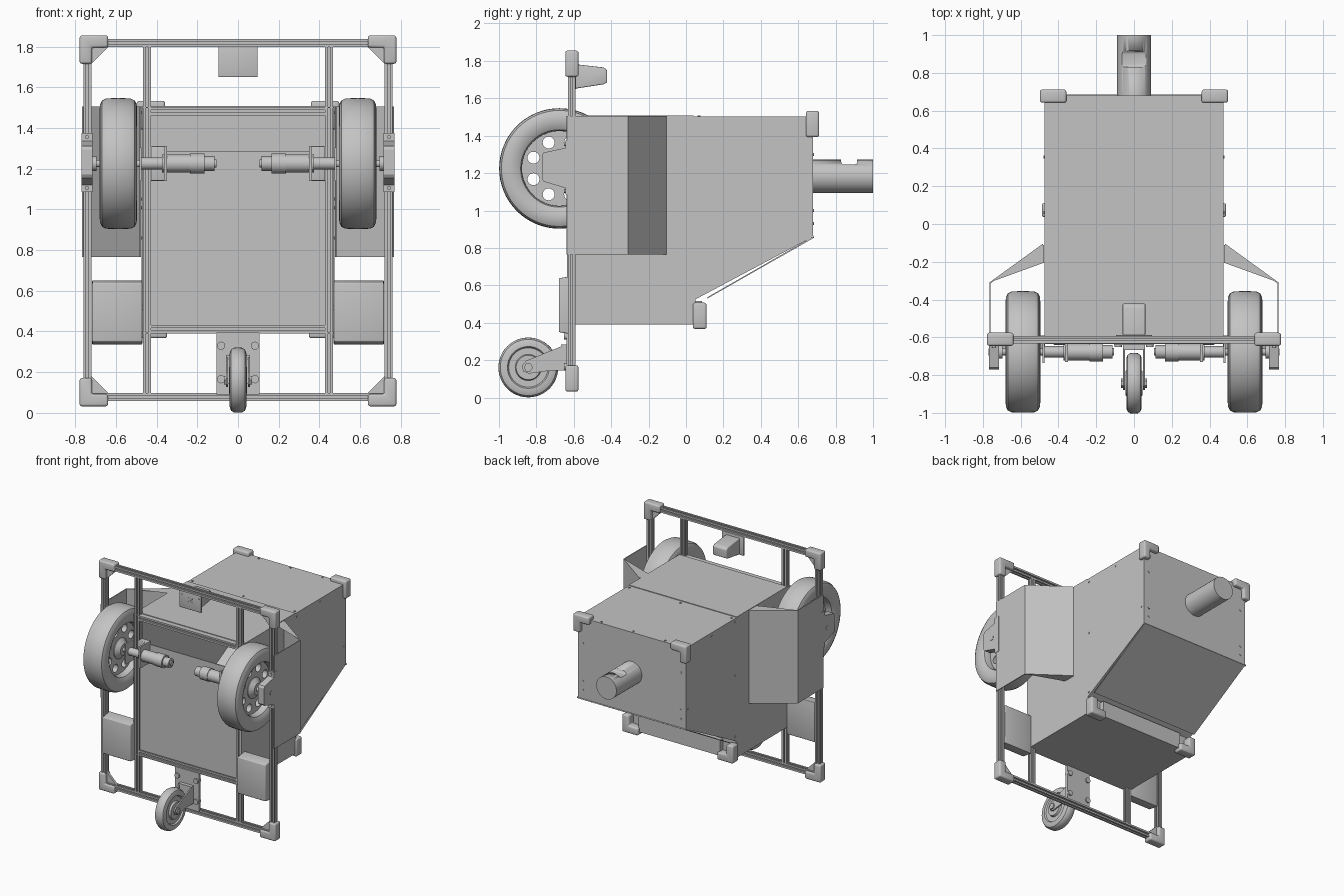
import bpy, bmesh, math
from mathutils import Vector

if "Cube" in bpy.data.objects:
    bpy.data.objects.remove(bpy.data.objects["Cube"], do_unlink=True)

GREY = (0.55, 0.55, 0.55, 1)
grey = bpy.data.materials.new("plain_grey")
grey.diffuse_color = GREY
grey.use_nodes = True
grey.node_tree.nodes["Principled BSDF"].inputs["Base Color"].default_value = GREY
AXES = {"x": (1, 0, 0), "y": (0, 1, 0), "z": (0, 0, 1)}


def place(axis, a, b, d):
    return Vector({"x": (d, a, b), "y": (a, d, b), "z": (a, b, d)}[axis])


def finish(name, bm, smooth=False):
    bmesh.ops.recalc_face_normals(bm, faces=bm.faces[:])
    me = bpy.data.meshes.new(name)
    bm.to_mesh(me)
    bm.free()
    me.materials.append(grey)
    ob = bpy.data.objects.new(name, me)
    bpy.context.collection.objects.link(ob)
    if smooth:
        bpy.ops.object.select_all(action="DESELECT")
        ob.select_set(True)
        bpy.context.view_layer.objects.active = ob
        bpy.ops.object.shade_smooth_by_angle(angle=math.radians(35))
    return ob


def prism(name, pts, axis, lo, hi, bevel=0):
    bm = bmesh.new()
    base = bm.faces.new([bm.verts.new(place(axis, a, b, lo)) for a, b in pts])
    new = bmesh.ops.extrude_face_region(bm, geom=[base])["geom"]
    bmesh.ops.translate(bm, vec=Vector(AXES[axis]) * (hi - lo),
                        verts=[v for v in new if isinstance(v, bmesh.types.BMVert)])
    if bevel:
        bmesh.ops.recalc_face_normals(bm, faces=bm.faces[:])
        bmesh.ops.bevel(bm, geom=bm.edges[:], offset=bevel, segments=3, profile=0.5, affect="EDGES")
    return finish(name, bm, bevel > 0)


def box(name, x, y, z, bevel=0):
    return prism(name, [(x[0], y[0]), (x[1], y[0]), (x[1], y[1]), (x[0], y[1])], "z", *z, bevel)


def lathe(name, profile, axis, center, steps=48):
    # profile points are (position along axis, radius)
    bm = bmesh.new()
    vs = [bm.verts.new(place(axis, r, 0, t)) for t, r in profile]
    es = [bm.edges.new(p) for p in zip(vs, vs[1:])]
    bmesh.ops.spin(bm, geom=vs + es, cent=(0, 0, 0), axis=AXES[axis], angle=math.tau, steps=steps)
    bmesh.ops.remove_doubles(bm, verts=bm.verts[:], dist=0.0001)
    bmesh.ops.translate(bm, vec=center, verts=bm.verts[:])
    return finish(name, bm, True)


def cyl(name, axis, center, r, lo, hi, steps=32):
    return lathe(name, [(lo, 0), (lo, r), (hi, r), (hi, 0)], axis, center, steps)


def slot_bar(name, axis, ca, cb, lo, hi):
    # slotted square extrusion
    h, g, d = 0.02, 0.006, 0.012
    pts, q = [], [(h, -h), (h, -g), (h - d, -g), (h - d, g), (h, g)]
    for _ in range(4):
        pts += [(ca + a, cb + b) for a, b in q]
        q = [(-b, a) for a, b in q]
    return prism(name, pts, axis, lo, hi)


def corner_cap(name, x, z, sx, sz, y, leg=0.14, w=0.06):
    # L-shaped cap whose outer corner is at x, z
    L = [(0, 0), (leg, 0), (leg, w), (w, w), (w, leg), (0, leg)]
    return prism(name, [(sx * (x - a), z - sz * b) for a, b in L], "y", *y, 0.012)


# Slotted frame
FY = -0.612
for z, n in ((0.078, "bottom"), (1.818, "top")):
    slot_bar(n + "_rail", "x", FY, z, -0.72, 0.72)
for z, n in ((0.412, "lower"), (1.482, "upper")):
    slot_bar(n + "_cross_rail", "x", FY, z, -0.427, 0.427)
for s, side in ((1, "left"), (-1, "right")):
    slot_bar(side + "_outer_post", "z", s * 0.74, FY, 0.06, 1.83)
    slot_bar(side + "_inner_post", "z", s * 0.447, FY, 0.098, 1.798)
    for sz, zc, zi, n in ((1, 1.855, 1.80, "top"), (-1, 0.032, 0.096, "bottom")):
        corner_cap(f"{side}_{n}_frame_cap", 0.778, zc, s, sz, (-0.645, -0.575))
        tri = [(s * 0.72, zi), (s * 0.635, zi), (s * 0.655, zi - sz * 0.02),
               (s * 0.70, zi - sz * 0.065), (s * 0.72, zi - sz * 0.085)]
        prism(f"{side}_{n}_gusset", tri, "y", -0.622, -0.602)
    corner_cap(side + "_back_top_cap", 0.498, 1.533, s, 1, (0.642, 0.712))
    corner_cap(side + "_back_low_cap", 0.488, 0.367, s, -1, (0.037, 0.11))

# Sheet metal body, open at the front
outline = [(-0.635, 0.39), (0.05, 0.39), (0.05, 0.525), (0.68, 0.86), (0.68, 1.503), (-0.635, 1.503)]
body = prism("body_shell", outline, "x", -0.475, 0.475)
bm = bmesh.new()
bm.from_mesh(body.data)
bm.faces.ensure_lookup_table()
front = [f for f in bm.faces if f.normal.y < -0.9]
bmesh.ops.delete(bm, geom=front, context="FACES")
bm.to_mesh(body.data)
bm.free()
wall = body.modifiers.new("wall", "SOLIDIFY")
wall.thickness, wall.offset = 0.008, -1
box("front_panel", (-0.427, 0.427), (-0.606, -0.598), (0.43, 1.285))
box("roof_panel", (-0.475, 0.475), (-0.595, 0.04), (1.503, 1.508))
box("low_back_strip", (-0.36, 0.36), (0.05, 0.085), (0.39, 0.515))
prism("sloped_hatch", [(0.685, 0.855), (0.115, 0.53), (0.112, 0.535), (0.68, 0.861)], "x", -0.47, 0.47)

# Screws
for x, y in ((-0.28, 0.66), (0, 0.66), (0.28, 0.66), (-0.45, 0.07), (0, 0.07), (0.45, 0.07)):
    cyl("roof_screw", "z", (x, y, 1.503), 0.008, 0, 0.005, 10)
for s in (1, -1):
    for y, z in ((0.06, 1.475), (0.06, 1.05), (0.06, 0.56), (0.355, 1.475), (0.65, 1.01), (0.675, 0.86)):
        cyl("side_screw", "x", (s * 0.475, y, z), 0.008, -0.004, 0.004, 10)
    for z in (0.93, 1.0, 1.3):
        cyl("back_screw", "y", (s * 0.43, 0.68, z), 0.008, 0, 0.004, 10)

# Rear tube with a flat notch on top
tube = cyl("rear_tube", "y", (0, 0, 1.183), 0.089, 0.66, 1.0, 48)
cut = box("notch_cutter", (-0.075, 0.075), (0.83, 0.915), (1.245, 1.4), 0.015)
cut.hide_render = True
cut.hide_set(True)
notch = tube.modifiers.new("notch", "BOOLEAN")
notch.object, notch.operation, notch.solver = cut, "DIFFERENCE", "EXACT"


def holed_disc(name, center, radius, half):
    cu = bpy.data.curves.new(name, "CURVE")
    cu.dimensions, cu.fill_mode, cu.extrude = "2D", "BOTH", half
    rings = [(0, 0, radius, 48)]
    for k in range(8):
        a = math.radians(22.5 + 45 * k)
        rings.append((0.15 * math.cos(a), 0.15 * math.sin(a), 0.032, 20))
    for cx, cy, r, n in rings:
        sp = cu.splines.new("POLY")
        sp.points.add(n - 1)
        sp.use_cyclic_u = True
        for i, p in enumerate(sp.points):
            a = math.tau * i / n
            p.co = (cx + r * math.cos(a), cy + r * math.sin(a), 0, 1)
    tmp = bpy.data.objects.new(name + "_curve", cu)
    bpy.context.collection.objects.link(tmp)
    dg = bpy.context.evaluated_depsgraph_get()
    bm = bmesh.new()
    me = bpy.data.meshes.new_from_object(tmp.evaluated_get(dg))
    bm.from_mesh(me)
    bpy.data.objects.remove(tmp, do_unlink=True)
    bmesh.ops.remove_doubles(bm, verts=bm.verts[:], dist=0.0001)
    for v in bm.verts:
        v.co = Vector((v.co.z, v.co.x, v.co.y)) + Vector(center)
    finish(name, bm)


# Drive wheels, motors, guards and side boxes
WY, WZ = -0.677, 1.225
half = [(0.0, 0.2), (0.055, 0.2), (0.075, 0.207), (0.087, 0.228), (0.0925, 0.26),
        (0.09, 0.29), (0.08, 0.31), (0.06, 0.32), (0.0, 0.322)]
tyre = half + [(-t, r) for t, r in reversed(half[:-1])]
motor = [(0.475, 0), (0.475, 0.03), (0.373, 0.03), (0.373, 0.045), (0.235, 0.045), (0.235, 0.05),
         (0.165, 0.05), (0.165, 0.036), (0.115, 0.036), (0.115, 0.02), (0.105, 0.02), (0.105, 0)]
for s, side in ((1, "left"), (-1, "right")):
    wheel = (s * 0.588, WY, WZ)
    lathe(side + "_tyre", tyre, "x", wheel, 64)
    holed_disc(side + "_rim", wheel, 0.203, 0.025)
    lathe(side + "_hub", [(-0.06, 0), (-0.06, 0.045), (-0.03, 0.08), (0.03, 0.08),
                          (0.06, 0.045), (0.06, 0)], "x", wheel)
    cyl(side + "_axle", "x", (s * 0.6, WY, WZ), 0.018, -0.17, 0.17, 20)
    cyl(side + "_axle_collar", "x", (s * 0.708, WY, WZ), 0.036, -0.012, 0.012, 24)
    lathe(side + "_motor", [(s * t, r) for t, r in motor], "x", (0, WY, WZ))
    a, b = sorted((s * 0.35, s * 0.428))
    box(side + "_motor_mount", (a, b), (-0.64, -0.592), (1.14, 1.31), 0.006)
    a, b = sorted((s * 0.35, s * 0.364))
    box(side + "_motor_flange", (a, b), (-0.73, -0.6), (1.14, 1.31))
    a, b = sorted((s * 0.473, s * 0.485))
    box(side + "_axle_plate", (a, b), (-0.735, -0.6), (1.14, 1.305))
    a, b = sorted((s * 0.715, s * 0.768))
    prism(side + "_axle_bracket", [(-0.60, 1.375), (-0.645, 1.375), (-0.645, 1.335), (-0.76, 1.31),
          (-0.77, 1.295), (-0.77, 1.17), (-0.76, 1.155), (-0.645, 1.12), (-0.645, 1.085),
          (-0.60, 1.085)], "x", a, b)
    for z in (1.355, 1.105):
        cyl(side + "_bracket_bolt", "y", (s * 0.742, -0.645, z), 0.01, -0.008, 0, 12)
    path = [(0.483, -0.20), (0.483, -0.105), (0.766, -0.31), (0.766, -0.635)]
    loop = path + [(x - 0.006, y - 0.005) for x, y in reversed(path)]
    prism(side + "_wheel_guard", [(s * x, y) for x, y in loop], "z", 0.765, 1.505)
    a, b = sorted((s * 0.47, s * 0.717))
    prism(side + "_side_box", [(-0.59, 0.335), (-0.68, 0.35), (-0.68, 0.638), (-0.59, 0.652)],
          "x", a, b, 0.006)

# Sensor head below the top rail
box("sensor_plate", (-0.096, 0.096), (-0.60, -0.588), (1.65, 1.80), 0.004)
prism("sensor_body", [(-0.59, 1.782), (-0.44, 1.765), (-0.422, 1.75), (-0.422, 1.685),
                      (-0.44, 1.675), (-0.59, 1.652)], "x", -0.06, 0.06, 0.006)
for x, z in ((0, 1.725), (-0.015, 1.74), (0.015, 1.74), (-0.015, 1.71), (0.015, 1.71), (0.075, 1.755), (-0.075, 1.755)):
    cyl("sensor_screw", "y", (x, -0.60, z), 0.006, -0.004, 0, 10)

# Caster
box("caster_plate", (-0.105, 0.105), (-0.64, -0.622), (0.09, 0.395))
for x in (-0.083, 0.083):
    for z in (0.165, 0.33):
        cyl("caster_bolt", "y", (x, -0.64, z), 0.02, -0.012, 0.03, 16)
CC = (0, -0.843, 0.161)
ct = [(0, 0.16), (0.02, 0.159), (0.034, 0.15), (0.041, 0.132), (0.041, 0.112), (0.03, 0.105),
      (0.03, 0.07), (0.045, 0.065), (0.045, 0)]
lathe("caster_wheel", [(-t, r) for t, r in reversed(ct)] + ct[1:], "x", CC)
for s in (1, -1):
    a, b = sorted((s * 0.048, s * 0.058))
    prism("caster_fork", [(-0.64, 0.285), (-0.70, 0.26), (-0.855, 0.197), (-0.878, 0.17), (-0.87, 0.14),
                          (-0.84, 0.128), (-0.72, 0.145), (-0.64, 0.145)], "x", a, b)
    cyl("caster_axle_nut", "x", (s * 0.062, CC[1], CC[2]), 0.024, -0.006, 0.006, 6)
box("caster_fork_base", (-0.058, 0.058), (-0.668, -0.638), (0.145, 0.285))
